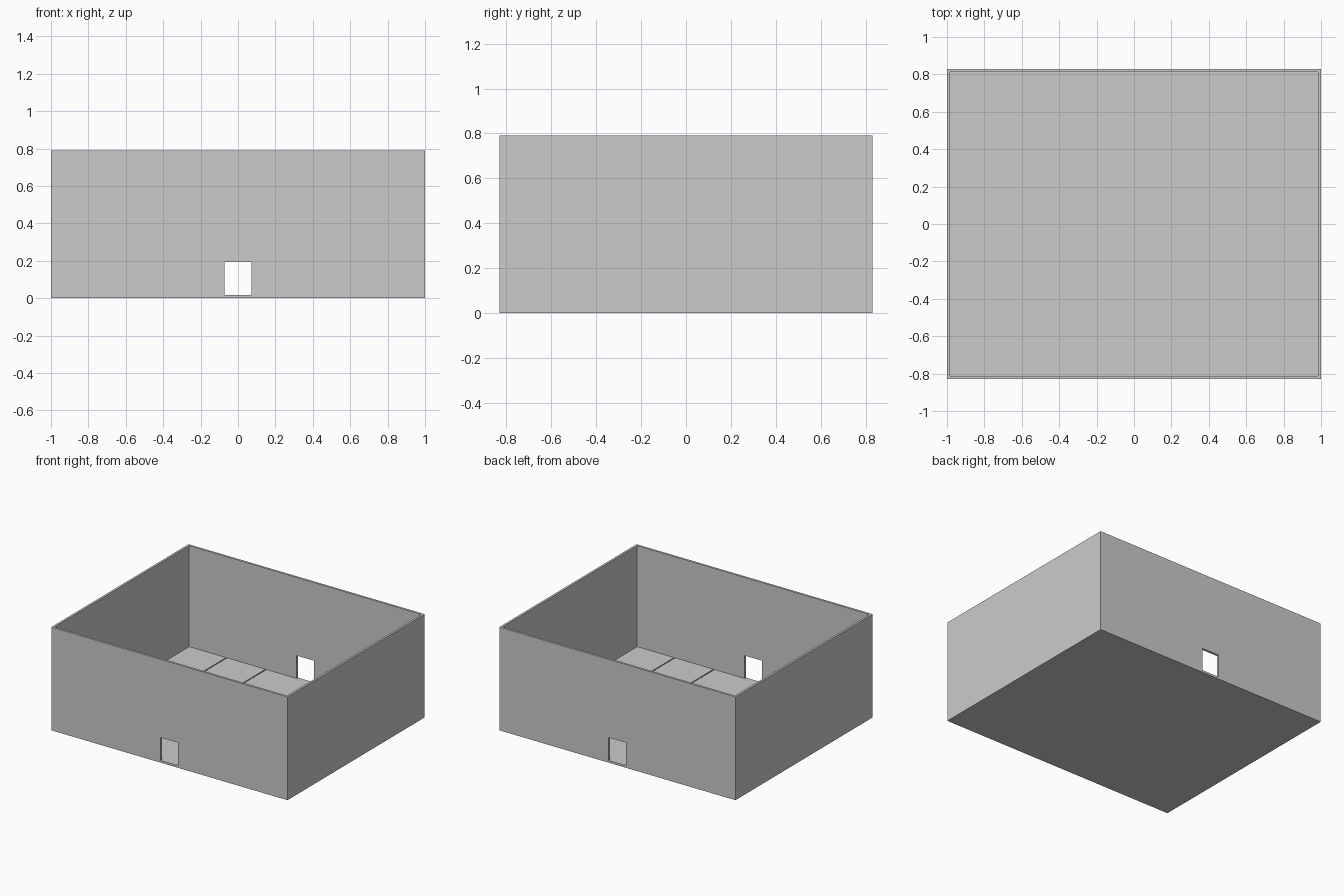
import bpy

cube = bpy.data.objects.get("Cube")
if cube:
    bpy.data.objects.remove(cube, do_unlink=True)

W, D, H = 2.0, 1.66, 0.79      # overall size
T = 0.017                      # wall thickness
FLOOR = 0.017                  # floor thickness
GAP, DEPTH = 0.008, 0.008      # floor joints
DOOR_W, DOOR_TOP = 0.146, 0.192

grey = bpy.data.materials.new("light grey")
grey.use_nodes = True
colour = (0.6, 0.6, 0.6, 1)
grey.diffuse_color = colour
grey.node_tree.nodes["Principled BSDF"].inputs["Base Color"].default_value = colour


def box(name, x, y, z):
    """Box spanning the given (low, high) ranges."""
    spans = (x, y, z)
    bpy.ops.mesh.primitive_cube_add(size=1, location=[sum(s) / 2 for s in spans])
    ob = bpy.context.object
    ob.name = name
    ob.scale = [s[1] - s[0] for s in spans]
    bpy.ops.object.transform_apply(location=True, rotation=False, scale=True)
    ob.data.materials.append(grey)
    return ob


def cut(target, cutter):
    mod = target.modifiers.new(cutter.name, "BOOLEAN")
    mod.operation = "DIFFERENCE"
    mod.solver = "EXACT"
    mod.object = cutter
    cutter.hide_render = True
    bpy.context.view_layer.objects.active = target
    bpy.ops.object.modifier_apply(modifier=mod.name)
    bpy.data.objects.remove(cutter, do_unlink=True)


# Open shell: floor and four walls in one piece
shell = box("room_shell", (-W / 2, W / 2), (-D / 2, D / 2), (0, H))
inner_x, inner_y = W / 2 - T, D / 2 - T
cut(shell, box("room_hollow", (-inner_x, inner_x), (-inner_y, inner_y), (FLOOR, H + 0.1)))

# Facing doorways through the front and back walls
cut(shell, box("doorways", (-DOOR_W / 2, DOOR_W / 2), (-D, D), (FLOOR, DOOR_TOP)))

# Narrow joints dividing the floor into slabs
joint_z = (FLOOR - DEPTH, FLOOR + 0.01)
for x in (-2 / 3, -1 / 3, 1 / 3, 2 / 3):
    cut(shell, box("long_joint", (x - GAP / 2, x + GAP / 2), (-inner_y, inner_y), joint_z))
for y in (-1 / 6, 1 / 6):
    cut(shell, box("cross_joint", (-inner_x, inner_x), (y - GAP / 2, y + GAP / 2), joint_z))
